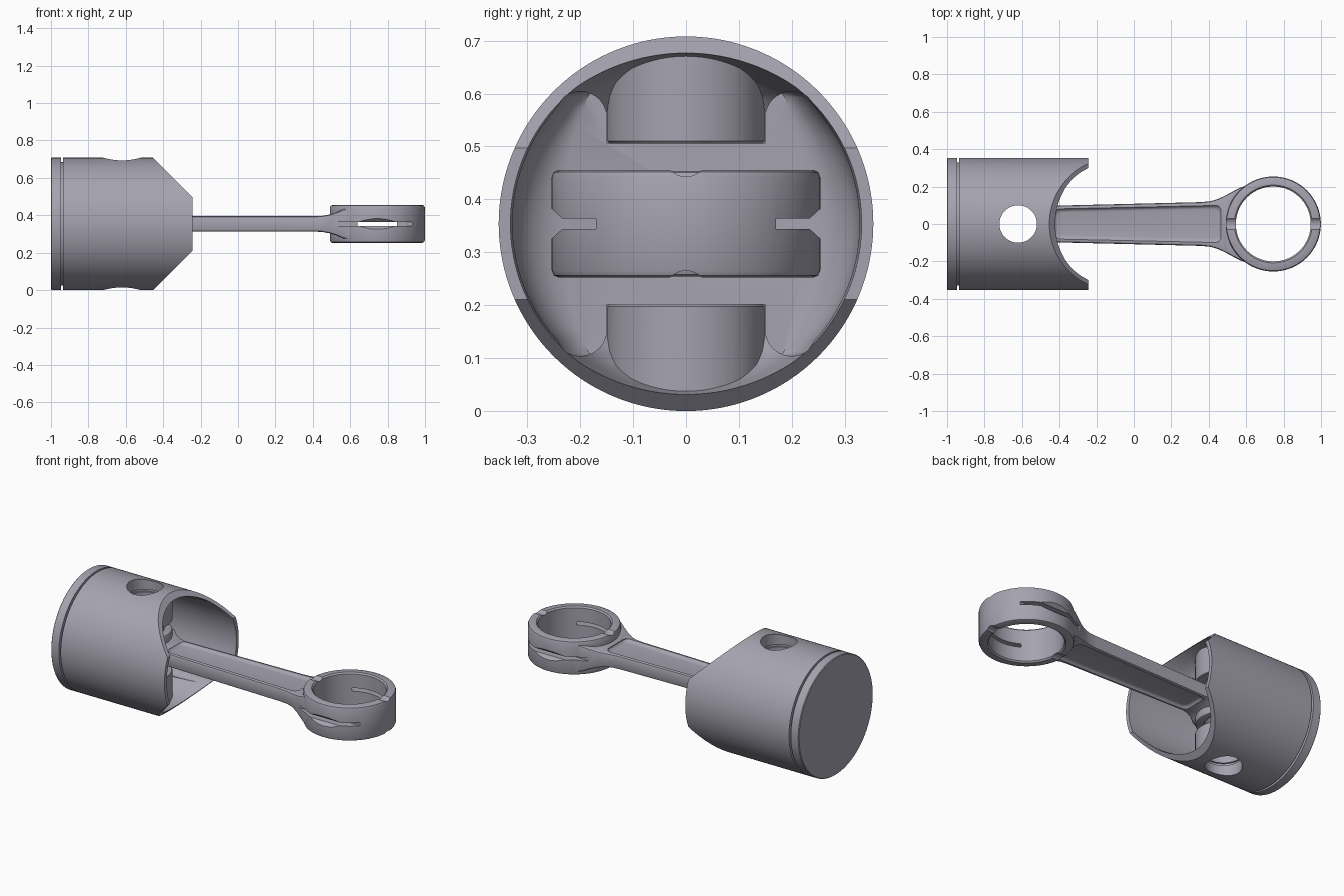
import bpy, bmesh
from math import sin, cos, pi, radians

if "Cube" in bpy.data.objects:
    bpy.data.objects.remove(bpy.data.objects["Cube"])

ZC = 0.354          # height of the common centre line
PIN_X = -0.62       # wrist pin axis
BIG_X = 0.745       # crank end axis

steel = bpy.data.materials.new("steel")
steel.diffuse_color = (0.375, 0.365, 0.43, 1)
steel.use_nodes = True
steel.node_tree.nodes["Principled BSDF"].inputs["Base Color"].default_value = steel.diffuse_color


def loft(name, rings):
    """Closed solid skinned through rings of equal point count (z relative to ZC)."""
    bm = bmesh.new()
    vs = [[bm.verts.new((p[0], p[1], p[2] + ZC)) for p in r] for r in rings]
    n = len(rings[0])
    for a, b in zip(vs, vs[1:]):
        for i in range(n):
            j = (i + 1) % n
            bm.faces.new((a[i], a[j], b[j], b[i]))
    bm.faces.new(vs[0][::-1])
    bm.faces.new(vs[-1])
    bmesh.ops.recalc_face_normals(bm, faces=bm.faces)
    me = bpy.data.meshes.new(name)
    bm.to_mesh(me)
    bm.free()
    me.materials.append(steel)
    ob = bpy.data.objects.new(name, me)
    bpy.context.collection.objects.link(ob)
    return ob


def turn_x(name, profile, n=128):
    """Round solid about the piston axis; profile is (x, radius)."""
    return loft(name, [[(x, r * cos(2 * pi * i / n), r * sin(2 * pi * i / n))
                        for i in range(n)] for x, r in profile])


def turn_z(name, cx, profile, n=96):
    """Round solid about a vertical axis at cx; profile is (z, radius)."""
    return loft(name, [[(cx + r * cos(2 * pi * i / n), r * sin(2 * pi * i / n), z)
                        for i in range(n)] for z, r in profile])


def combine(ob, others, op='DIFFERENCE'):
    """Boolean each helper into ob, then discard the helpers."""
    for o in others:
        o.hide_render = True
        m = ob.modifiers.new("bool", 'BOOLEAN')
        m.object, m.operation, m.solver = o, op, 'EXACT'
        dg = bpy.context.evaluated_depsgraph_get()
        me = bpy.data.meshes.new_from_object(ob.evaluated_get(dg))
        ob.modifiers.clear()
        ob.data = me
        bpy.data.objects.remove(o)


def smooth(ob):
    bpy.ops.object.select_all(action='DESELECT')
    ob.select_set(True)
    bpy.context.view_layer.objects.active = ob
    bpy.ops.object.shade_smooth_by_angle(angle=radians(30))


# Piston body with ring groove
piston = turn_x("piston", [(-1, 0.35), (-0.996, 0.354), (-0.947, 0.354), (-0.947, 0.33),
                           (-0.935, 0.33), (-0.935, 0.354), (-0.243, 0.354)], 160)

# Deep inner pocket: side pockets joined by the slot between the pin bosses
quad = [(0.328 * cos(a), 0.328 * sin(a)) for a in [radians(2 + 4 * i) for i in range(11)]]
quad += [(0.2 + 0.05 * cos(a), 0.2 + 0.05 * sin(a)) for a in [radians(52 + 8 * i) for i in range(17)]]
quad += [(0.15, 0.2), (0.15, 0.152)]
half = quad + [(-y, z) for y, z in quad[::-1]]
section = half + [(y, -z) for y, z in half[::-1]]


def pocket_ring(x, s):
    """Pocket section with its outer wall drawn in towards the rounded floor."""
    return [(x, (0.15 + (abs(y) - 0.15) * s) * (1 if y > 0 else -1), z) for y, z in section]


deep = loft("deep_pocket", [pocket_ring(*p) for p in
                            ((-0.90, 0.45), (-0.89, 0.64), (-0.87, 0.81), (-0.84, 0.93), (-0.80, 1), (-0.2, 1))])

# Skirt cavity, keeping the two round pin bosses
cavity = turn_x("skirt_cavity", [(-0.60, 0.26), (-0.58, 0.28), (-0.55, 0.298), (-0.51, 0.311),
                                 (-0.46, 0.318), (-0.42, 0.323), (-0.36, 0.331), (-0.2, 0.332)])
combine(cavity, [turn_z("boss", PIN_X, [(s * 0.15, 0.144), (s * 0.156, 0.15), (s * 0.5, 0.15)])
                 for s in (-1, 1)])

# Slanted skirt trims above and below
trims = [loft("skirt_trim", [[(-0.14, y, s * 0.04), (-0.60, y, s * 0.5), (0, y, s * 0.5)]
                             for y in (-0.5, 0.5)]) for s in (-1, 1)]
pin_hole = turn_z("pin_hole", PIN_X, [(-0.5, 0.1), (-0.285, 0.1), (-0.285, 0.11), (-0.27, 0.11), (-0.27, 0.1),
                                      (0.27, 0.1), (0.27, 0.11), (0.285, 0.11), (0.285, 0.1), (0.5, 0.1)])
combine(piston, [deep, cavity, pin_hole] + trims)
smooth(piston)

# Connecting rod beam: x, half width, half height
stations = [(-0.56, 0.135, 0.085), (-0.51, 0.125, 0.075), (-0.48, 0.108, 0.056), (-0.45, 0.101, 0.045),
            (-0.42, 0.098, 0.041), (0.36, 0.117, 0.041), (0.41, 0.122, 0.041), (0.45, 0.134, 0.043),
            (0.49, 0.153, 0.050), (0.53, 0.175, 0.063), (0.565, 0.193, 0.078), (0.60, 0.206, 0.083),
            (0.65, 0.222, 0.083)]


def beam_ring(x, w, h, c=0.012):
    corner = [(w, h - c), (w - 0.3 * c, h - 0.3 * c), (w - c, h)]
    top = corner + [(-y, z) for y, z in corner[::-1]]
    return [(x, y, z) for y, z in top + [(y, -z) for y, z in top[::-1]]]


rod = loft("connecting_rod", [beam_ring(*s) for s in stations])


def eye(name, cx, r, h, c):
    return turn_z(name, cx, [(-h, r - c), (-h + 0.3 * c, r - 0.3 * c), (-h + c, r),
                             (h - c, r), (h - 0.3 * c, r - 0.3 * c), (h, r - c)])


combine(rod, [eye("big_end", BIG_X, 0.254, 0.102, 0.014), eye("small_end", PIN_X, 0.15, 0.1, 0.012)], 'UNION')


def bore(cx, r, c=0.008):
    return turn_z("bore", cx, [(-0.2, r + c), (-0.102, r + c), (-0.102 + c, r),
                               (0.102 - c, r), (0.102, r + c), (0.2, r + c)])


# Sunken panels on both faces of the beam, with rounded corners and curved sides
def panel_ring(z, g, rad=0.03):
    x0, x1, w0, w1 = -0.415 - g, 0.455 + g, 0.07 + g, 0.088 + g
    pts = []
    for cx, cy, a0 in ((x1 - rad, w1 - rad, 0), (x0 + rad, w0 - rad, 90),
                       (x0 + rad, -w0 + rad, 180), (x1 - rad, -w1 + rad, 270)):
        pts += [(cx + rad * cos(radians(a0 + t)), cy + rad * sin(radians(a0 + t)), z)
                for t in (0, 18, 36, 54, 72, 90)]
    return pts


cuts = [bore(BIG_X, 0.2), bore(PIN_X, 0.102)]
for s in (-1, 1):
    cuts.append(loft("panel", [panel_ring(s * z, g) for z, g in
                               ((0.026, -0.008), (0.0275, -0.002), (0.031, 0.004), (0.041, 0.011), (0.12, 0.012))]))
    # Side oil slot, flared towards the outside
    outline = [(0.17, 0.01), (0.234, 0.01), (0.27, 0.043)]
    outline += [(y, -z) for y, z in outline[::-1]]
    cuts.append(loft("oil_slot", [[(x, s * y, z) for y, z in outline] for x in (BIG_X - 0.24, BIG_X + 0.24)]))
    # Shallow round oil grooves across the big end faces
    for x0, x1 in ((BIG_X - 0.26, BIG_X - 0.15), (BIG_X + 0.15, BIG_X + 0.3)):
        cuts.append(loft("face_groove", [[(x, 0.041 * cos(i * pi / 16), s * 0.13 + 0.041 * sin(i * pi / 16))
                                          for i in range(32)] for x in (x0, x1)]))
combine(rod, cuts)
smooth(rod)
